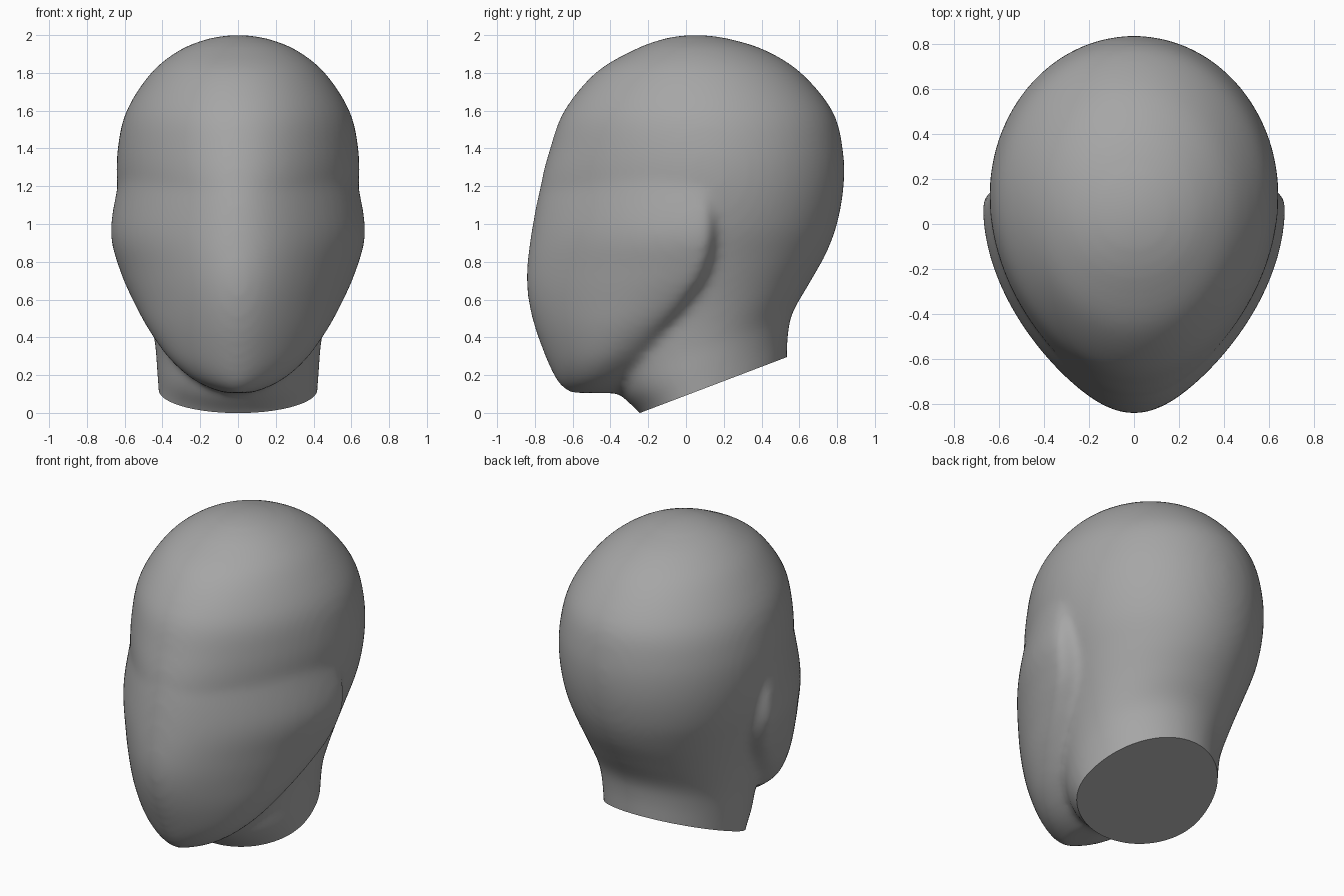
import bpy, bmesh
from math import sin, cos, pi
from mathutils import Vector

if "Cube" in bpy.data.objects:
    bpy.data.objects.remove(bpy.data.objects["Cube"])

grey = bpy.data.materials.new("plain grey")
grey.use_nodes = True
COLOUR = (0.38, 0.38, 0.38, 1)
grey.diffuse_color = COLOUR
grey.node_tree.nodes["Principled BSDF"].inputs["Base Color"].default_value = COLOUR

SEGMENTS, STEPS = 64, 6


def spline(rows):
    """Smoothly fill in sections between the given ones."""
    rows = [Vector(r) for r in rows]
    ends = [rows[0]] + rows + [rows[-1]]
    for a, b, c, d in zip(ends, ends[1:], ends[2:], ends[3:]):
        for i in range(STEPS):
            t = i / STEPS
            yield b + (c - a) * (t / 2) + (2 * a - 5 * b + 4 * c - d) * (t * t / 2) \
                + (3 * b - a - 3 * c + d) * (t ** 3 / 2)
    yield rows[-1]


def loft(bm, rows):
    """Rows: front z, back z, front y, widest y, back y, half width, pointedness."""
    rings = []
    for zf, zb, yf, yw, yb, w, point in spline(rows):
        ring = []
        for i in range(SEGMENTS):
            a = 2 * pi * i / SEGMENTS
            u = cos(a)
            y = yw - u * (yw - yf if u > 0 else yb - yw)
            x = w * sin(a) * (1 - point * u * u if u > 0 else 1)
            z = zf + (zb - zf) * (y - yf) / (yb - yf)
            ring.append(bm.verts.new((x, y, z)))
        rings.append(ring)
    for r, s in zip(rings, rings[1:]):
        for i in range(SEGMENTS):
            j = (i + 1) % SEGMENTS
            bm.faces.new((r[i], r[j], s[j], s[i]))
    bm.faces.new(rings[0][::-1])
    bm.faces.new(rings[-1])


# Skull flowing down into a tilted neck
skull = [
    (2.0, 2.0, 0.0, 0.05, 0.1, 0.04, 0),
    (1.98, 1.98, -0.12, 0.05, 0.23, 0.16, 0),
    (1.92, 1.92, -0.28, 0.06, 0.42, 0.31, 0),
    (1.8, 1.8, -0.48, 0.08, 0.61, 0.46, 0.03),
    (1.6, 1.6, -0.645, 0.1, 0.775, 0.59, 0.08),
    (1.4, 1.4, -0.72, 0.12, 0.83, 0.637, 0.14),
    (1.2, 1.2, -0.77, 0.13, 0.835, 0.64, 0.2),
    (0.98, 1.0, -0.78, 0.14, 0.8, 0.605, 0.26),
    (0.7, 0.84, -0.7, 0.14, 0.74, 0.54, 0.25),
    (0.4, 0.68, -0.5, 0.13, 0.65, 0.475, 0.1),
    (0.2, 0.53, -0.4, 0.1, 0.565, 0.44, 0),
    (0.09, 0.41, -0.34, 0.08, 0.54, 0.43, 0),
    (-0.02, 0.29, -0.23, 0.08, 0.535, 0.42, 0),
    (-0.15, 0.15, -0.2, 0.08, 0.53, 0.41, 0),
]

# Face shell with cheek ridge, jaw and chin: z, front y, widest y, back y, half width
face = [
    (1.4, -0.7, 0.0, 0.2, 0.58),
    (1.2, -0.77, 0.08, 0.26, 0.638),
    (0.95, -0.82, 0.09, 0.25, 0.675),
    (0.75, -0.843, 0.05, 0.2, 0.625),
    (0.6, -0.835, -0.06, 0.14, 0.56),
    (0.45, -0.8, -0.21, 0.06, 0.48),
    (0.3, -0.745, -0.35, -0.04, 0.375),
    (0.2, -0.7, -0.43, -0.14, 0.27),
    (0.14, -0.66, -0.47, -0.22, 0.17),
    (0.105, -0.61, -0.48, -0.3, 0.07),
]


def make_object(name, rows):
    bm = bmesh.new()
    loft(bm, rows)
    bmesh.ops.recalc_face_normals(bm, faces=bm.faces)
    mesh = bpy.data.meshes.new(name)
    bm.to_mesh(mesh)
    bm.free()
    mesh.materials.append(grey)
    obj = bpy.data.objects.new(name, mesh)
    bpy.context.collection.objects.link(obj)
    return obj


head = make_object("head", skull)
shell = make_object("face_shell", [(z, z, yf, yw, yb, w, 0.24) for z, yf, yw, yb, w in face])

# Fuse both forms and soften the seam
union = head.modifiers.new("fuse", 'BOOLEAN')
union.operation, union.object, union.solver = 'UNION', shell, 'EXACT'
remesh = head.modifiers.new("even skin", 'REMESH')
remesh.mode, remesh.voxel_size = 'VOXEL', 0.022
smooth = head.modifiers.new("soften", 'SMOOTH')
smooth.factor, smooth.iterations = 0.5, 14

graph = bpy.context.evaluated_depsgraph_get()
bm = bmesh.new()
bm.from_mesh(bpy.data.meshes.new_from_object(head.evaluated_get(graph)))
head.modifiers.clear()
bpy.data.objects.remove(shell)

# Flat slanted cut under the neck
cut = bmesh.ops.bisect_plane(
    bm, geom=bm.verts[:] + bm.edges[:] + bm.faces[:],
    plane_co=(0, -0.23, 0.005), plane_no=(0, 0.38, -1), clear_outer=True)
rim = [e for e in cut["geom_cut"] if isinstance(e, bmesh.types.BMEdge)]
bmesh.ops.contextual_create(bm, geom=rim)
for f in bm.faces:
    f.material_index = 0
bmesh.ops.recalc_face_normals(bm, faces=bm.faces)
bm.to_mesh(head.data)
bm.free()

bpy.context.view_layer.objects.active = head
head.select_set(True)
bpy.ops.object.shade_smooth_by_angle(angle=0.7)
